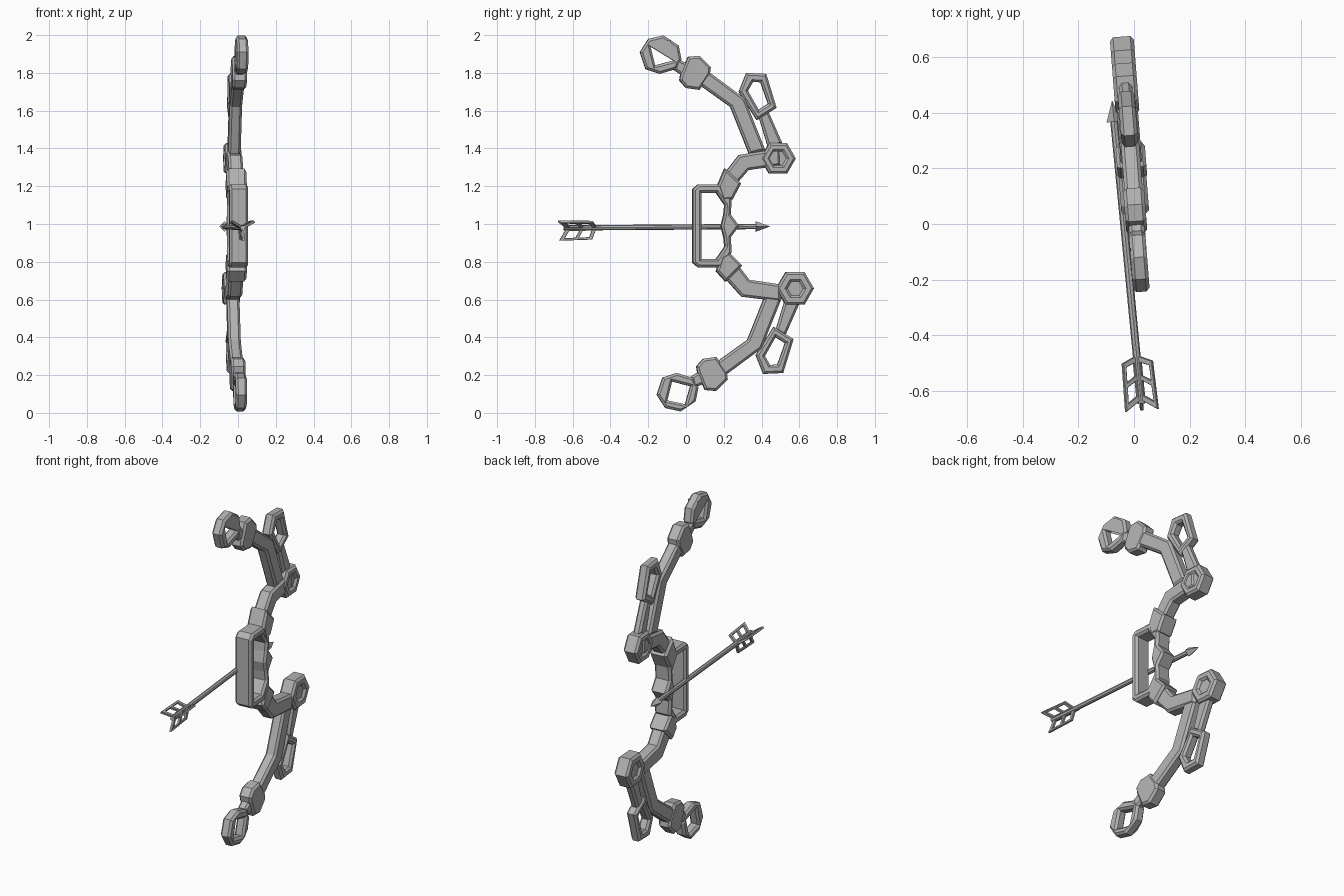
import bpy, bmesh, math
from mathutils import Matrix

if "Cube" in bpy.data.objects:
    bpy.data.objects.remove(bpy.data.objects["Cube"])

metal = bpy.data.materials.new("grey")
metal.diffuse_color = (0.45, 0.45, 0.45, 1)
metal.use_nodes = True
metal.node_tree.nodes["Principled BSDF"].inputs["Base Color"].default_value = metal.diffuse_color

# local profile plane (X, Y) -> world (y, z), thickness -> x
BASE = Matrix(((0, 0, 1, 0), (1, 0, 0, 0), (0, 1, 0, 0), (0, 0, 0, 1)))
BOW = Matrix.Translation((0.008, 0, 0)) @ Matrix.Rotation(math.radians(4.46), 4, 'Z')
ARROW = (Matrix.Translation((-0.036, 0, 0.984)) @ Matrix.Rotation(math.radians(5.5), 4, 'Z')
         @ Matrix.Rotation(math.radians(0.4), 4, 'X'))


def add_mesh(name, me, matrix):
    me.name = name
    me.transform(matrix)
    me.materials.clear()
    me.materials.append(metal)
    ob = bpy.data.objects.new(name, me)
    bpy.context.collection.objects.link(ob)
    return ob


def plate(name, outline, half, holes=(), bevel=0.012, matrix=None):
    """Chamfered flat plate of the given half thickness, with optional holes."""
    cu = bpy.data.curves.new(name, 'CURVE')
    cu.dimensions, cu.fill_mode = '2D', 'BOTH'
    cu.extrude, cu.bevel_depth, cu.bevel_resolution = half - bevel, bevel, 0
    cu.offset = -bevel
    for pts in (outline, *holes):
        sp = cu.splines.new('POLY')
        sp.points.add(len(pts) - 1)
        for p, (a, b) in zip(sp.points, pts):
            p.co = (a, b, 0, 1)
        sp.use_cyclic_u = True
    tmp = bpy.data.objects.new(name + "_tmp", cu)
    bpy.context.collection.objects.link(tmp)
    dg = bpy.context.evaluated_depsgraph_get()
    me = bpy.data.meshes.new_from_object(tmp.evaluated_get(dg))
    bpy.data.objects.remove(tmp)
    bm = bmesh.new()
    bm.from_mesh(me)
    bmesh.ops.remove_doubles(bm, verts=bm.verts, dist=0.0002)
    bmesh.ops.recalc_face_normals(bm, faces=bm.faces)
    for f in bm.faces:
        f.smooth = False
    bm.to_mesh(me)
    bm.free()
    return add_mesh(name, me, (BOW if matrix is None else matrix) @ BASE)


def ngon(y, z, r, n=6):
    return [(y + r * math.cos(i * 2 * math.pi / n), z + r * math.sin(i * 2 * math.pi / n)) for i in range(n)]


# handle: straight bar in front, wavy grip behind
plate("handle",
      [(0.035, 1.185), (0.065, 1.21), (0.19, 1.21), (0.24, 1.13), (0.235, 1.05), (0.28, 0.99),
       (0.235, 0.93), (0.24, 0.85), (0.19, 0.77), (0.065, 0.77), (0.035, 0.795)], 0.05,
      [[(0.08, 1.165), (0.16, 1.165), (0.205, 1.1), (0.2, 1.05), (0.185, 0.99),
        (0.2, 0.93), (0.205, 0.88), (0.16, 0.815), (0.08, 0.815)]])

# collars and inner limbs
plate("upper_collar", [(0.205, 1.295), (0.29, 1.215), (0.245, 1.13), (0.19, 1.125), (0.165, 1.2)], 0.053)
plate("lower_collar", [(0.225, 0.85), (0.295, 0.78), (0.21, 0.695), (0.16, 0.75), (0.185, 0.83)], 0.053)
plate("upper_inner_limb", [(0.21, 1.275), (0.28, 1.365), (0.495, 1.40), (0.5, 1.31),
                           (0.33, 1.285), (0.265, 1.21), (0.2, 1.2)], 0.038)
plate("lower_inner_limb", [(0.285, 0.77), (0.335, 0.705), (0.5, 0.68), (0.5, 0.59),
                           (0.295, 0.615), (0.21, 0.71), (0.22, 0.8)], 0.038)

# outer limbs: the lower one is the upper one mirrored and shifted
for side in ("upper", "lower"):
    def m(pts):
        return pts if side == "upper" else [(y + 0.09, 2.006 - z) for y, z in pts]
    hub_r = 0.093 if side == "upper" else 0.099
    plate(side + "_tip_ring",
          m([(-0.245, 1.91), (-0.2, 1.98), (-0.12, 1.998), (-0.04, 1.945), (-0.025, 1.87),
             (-0.055, 1.82), (-0.14, 1.795), (-0.215, 1.82)]), 0.03,
          [m([(-0.19, 1.94), (-0.095, 1.96), (-0.068, 1.865), (-0.165, 1.84)])])
    plate(side + "_tip_link", m([(-0.05, 1.875), (0.03, 1.84), (0.01, 1.765), (-0.065, 1.815)]), 0.028)
    plate(side + "_clamp",
          m([(0.01, 1.885), (0.07, 1.89), (0.13, 1.83), (0.125, 1.79), (0.07, 1.71),
             (0.0, 1.72), (-0.035, 1.76), (-0.03, 1.79)]), 0.038)
    plate(side + "_arm",
          m([(0.05, 1.845), (0.1, 1.82), (0.31, 1.665), (0.42, 1.39), (0.335, 1.37),
             (0.235, 1.62), (0.06, 1.745)]), 0.033)
    plate(side + "_bracket",
          m([(0.28, 1.70), (0.32, 1.80), (0.425, 1.795), (0.48, 1.615), (0.375, 1.55)]), 0.03,
          [m([(0.328, 1.705), (0.355, 1.752), (0.395, 1.75), (0.435, 1.637), (0.385, 1.605)])])
    plate(side + "_strut", m([(0.385, 1.57), (0.435, 1.60), (0.51, 1.43), (0.44, 1.39)]), 0.024)
    # hexagonal hub with a shallow hexagonal recess
    plate(side + "_hub", m(ngon(0.488, 1.347, hub_r)), 0.043, [m(ngon(0.488, 1.347, 0.042))])
    plate(side + "_hub_core", m(ngon(0.488, 1.347, 0.055)), 0.03, bevel=0.004)


# arrow shaft and head
def cone(name, sides, r1, r2, y0, y1):
    bm = bmesh.new()
    bmesh.ops.create_cone(bm, cap_ends=True, segments=sides, radius1=r1, radius2=r2, depth=y1 - y0)
    me = bpy.data.meshes.new(name)
    bm.to_mesh(me)
    bm.free()
    place = Matrix.Translation((0, (y0 + y1) / 2, 0)) @ Matrix.Rotation(-math.pi / 2, 4, 'X')
    return add_mesh(name, me, ARROW @ place)


cone("arrow_shaft", 8, 0.014, 0.014, -0.65, 0.39)
cone("arrow_head", 4, 0.028, 0.001, 0.37, 0.445)

# three swept fletchings, each an open frame
for i, ang in enumerate((60, 180, -60)):
    plate(f"arrow_vane_{i + 1}",
          [(-0.475, 0.0), (-0.5, 0.063), (-0.675, 0.068), (-0.635, 0.0)], 0.007,
          [[(-0.503, 0.016), (-0.515, 0.05), (-0.57, 0.052), (-0.55, 0.016)],
           [(-0.568, 0.016), (-0.588, 0.052), (-0.645, 0.055), (-0.622, 0.016)]],
          bevel=0.002, matrix=ARROW @ Matrix.Rotation(math.radians(ang), 4, 'Y'))
